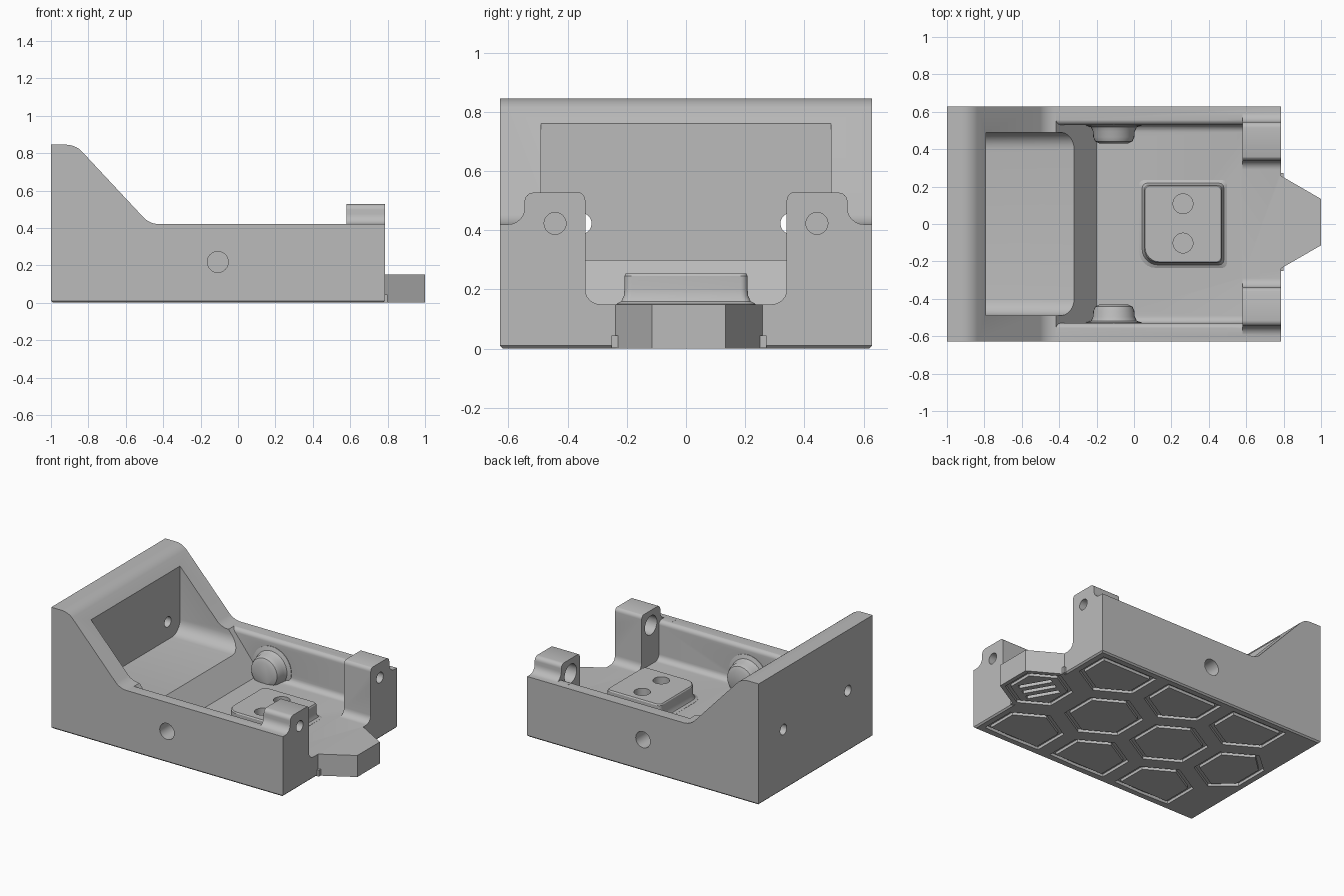
import bpy, bmesh, math
from mathutils import Vector

cube = bpy.data.objects.get("Cube")
if cube:
    bpy.data.objects.remove(cube, do_unlink=True)

grey = bpy.data.materials.new("plain grey")
grey.use_nodes = True
COLOUR = (0.5, 0.5, 0.5, 1)
grey.diffuse_color = COLOUR
grey.node_tree.nodes["Principled BSDF"].inputs["Base Color"].default_value = COLOUR


def loft(name, rings, closed=False):
    """Skin rings of points; cap the ends unless the loop is closed."""
    bm = bmesh.new()
    vs = [[bm.verts.new(p) for p in ring] for ring in rings]
    n = len(rings[0])
    pairs = list(zip(vs, vs[1:])) + ([(vs[-1], vs[0])] if closed else [])
    for a, b in pairs:
        for i in range(n):
            j = (i + 1) % n
            bm.faces.new((a[i], a[j], b[j], b[i]))
    if not closed:
        bm.faces.new(vs[0])
        bm.faces.new(vs[-1])
    bmesh.ops.recalc_face_normals(bm, faces=bm.faces)
    mesh = bpy.data.meshes.new(name)
    bm.to_mesh(mesh)
    bm.free()
    mesh.materials.append(grey)
    ob = bpy.data.objects.new(name, mesh)
    bpy.context.scene.collection.objects.link(ob)
    return ob


def lift(pts, axis, t):
    """Place 2D points on the plane at t along the axis."""
    return [Vector({"x": (t, u, v), "y": (u, t, v), "z": (u, v, t)}[axis]) for u, v in pts]


def prism(name, pts, axis, a, b):
    return loft(name, [lift(pts, axis, a), lift(pts, axis, b)])


def circle(u, v, r, n=32, start=0.0):
    return [(u + r * math.cos(start + math.tau * i / n),
             v + r * math.sin(start + math.tau * i / n)) for i in range(n)]


def arc(u, v, r, a, b, n=6):
    return [(u + r * math.cos(math.radians(a + (b - a) * i / n)),
             v + r * math.sin(math.radians(a + (b - a) * i / n))) for i in range(n + 1)]


def mirrored(half):
    return half + [(-u, v) for u, v in reversed(half)]


def hexagon(x, y, r):
    return circle(x, y, r, 6, math.pi / 6)


helpers = []


def combine(target, tool, op="DIFFERENCE"):
    m = target.modifiers.new(tool.name, "BOOLEAN")
    m.operation, m.solver, m.object = op, "EXACT", tool
    tool.hide_render = True
    helpers.append(tool)


# Main body: side profile with the raised end
side = ([(-1, 0), (-1, 0.845)] + arc(-0.92, 0.725, 0.12, 90, 48)
        + arc(-0.42, 0.54, 0.12, 228, 270) + [(0.785, 0.42), (0.785, 0)])
body = prism("tray_body", side, "y", -0.628, 0.628)
bm = bmesh.new()
bm.from_mesh(body.data)
bmesh.ops.bevel(bm, geom=[e for e in bm.edges if all(v.co.z < 0.001 for v in e.verts)],
                offset=0.01, segments=1, affect="EDGES")
bm.to_mesh(body.data)
bm.free()

# Tongue with its small feet
TX, TY = 0.785, 0.01
combine(body, prism("tongue", hexagon(TX, TY, 0.248), "z", 0, 0.15), "UNION")
for s in (-1, 1):
    foot = [(0.75, TY + s * 0.2), (0.80, TY + s * 0.2), (0.80, TY + s * 0.262), (0.75, TY + s * 0.262)]
    combine(body, prism("tongue_foot", foot, "z", 0.002, 0.045), "UNION")

# Corner posts rise above the side walls
post = ([(0.30, 0.35), (0.60, 0.35), (0.60, 0.42)] + arc(0.60, 0.475, 0.055, 270, 180)
        + arc(0.515, 0.497, 0.03, 0, 90) + [(0.30, 0.527)])
for s in (-1, 1):
    combine(body, prism("corner_post", [(s * u, v) for u, v in post], "x", 0.5, 0.785), "UNION")

# Raised rear pocket
pocket = mirrored(arc(0.40, 0.39, 0.09, 270, 360) + [(0.49, 1)])
combine(body, prism("rear_pocket", pocket, "x", -0.79, -0.25))

# Main bay, its rear end leaning back as a ramp
bay = mirrored(arc(0.49, 0.19, 0.04, 270, 360) + arc(0.56, 0.391, 0.03, 180, 90)
               + [(0.66, 0.421), (0.66, 1)])
ramp = [(-0.2 - 0.8 * (v - 0.15), u, v) for u, v in bay]
combine(body, loft("main_bay", [ramp, lift(bay, "x", 0.58)]))

# Open front gap between the posts
gap = mirrored(arc(0.29, 0.20, 0.05, 270, 360) + arc(0.37, 0.50, 0.03, 180, 90) + [(0.37, 0.6)])
combine(body, prism("front_gap", gap, "x", 0.57, 0.9))

# Rounded bosses inside the side walls, blind holes outside
BX, BZ = -0.108, 0.218
for s in (-1, 1):
    steps = [(0.15, 0.56), (0.15, 0.527), (0.123, 0.518), (0.112, 0.495),
             (0.11, 0.465), (0.1, 0.442), (0.075, 0.43)]
    combine(body, loft("wall_boss", [lift(circle(BX, BZ, r), "y", s * y) for r, y in steps]), "UNION")
    combine(body, prism("side_hole", circle(BX, BZ, 0.056), "y", s * 0.7, s * 0.48))

# Holes along the length through posts and rear wall
for s in (-1, 1):
    combine(body, prism("post_hole", circle(s * 0.442, 0.423, 0.037), "x", 0.56, 0.82))
    combine(body, prism("post_bore", circle(s * 0.442, 0.423, 0.066), "x", 0.55, 0.66))
    combine(body, prism("rear_hole", circle(s * 0.355, 0.423, 0.036), "x", -1.05, -0.75))


# Honeycomb grooves on the underside, held inside the border
def clamp(pts, m):
    return [(max(x, -0.95 + m), min(max(y, -0.58 + m), 0.58 - m)) for x, y in pts]


PITCH, RISE = 0.53, 0.459
cells = [(TX - PITCH * i, TY, 0.25 if i else 0.215) for i in range(4)]
cells += [(TX - PITCH * (i + 0.5), TY + s * RISE, 0.25) for i in range(3) for s in (-1, 1)]
for x, y, r in cells:
    outer, inner = clamp(hexagon(x, y, r), 0), clamp(hexagon(x, y, r - 0.035), 0.03)
    rings = [lift(outer, "z", -0.02), lift(outer, "z", 0.02),
             lift(inner, "z", 0.02), lift(inner, "z", -0.02)]
    combine(body, loft("hex_groove", rings, closed=True))

# Slanted slots under the tongue
along, across = Vector((-0.5, 0.866)), Vector((0.866, 0.5))
for k in (-1, 0, 1):
    mid = Vector((TX, TY)) + across * 0.07 * k
    slot = [mid + along * a * 0.11 + across * b * 0.016
            for a, b in ((-1, -1), (1, -1), (1, 1), (-1, 1))]
    combine(body, prism("tongue_slot", slot, "z", -0.02, 0.05))

# Mounting pad with flared foot and one wide corner
px, py, h = 0.262, 0.0, 0.208
c = h - 0.025
w = h - 0.08
outline = (arc(c, c, 0.025, 0, 90) + arc(-c, c, 0.025, 90, 180)
           + arc(-w, -w, 0.08, 180, 270) + arc(c, -c, 0.025, 270, 360))
levels = [(1.13, 0.14), (1.13, 0.151), (1.05, 0.16), (1.01, 0.178),
          (1, 0.2), (1, 0.246), (0.975, 0.254)]
pad = loft("mounting_pad", [lift([(px + u * s, py + v * s) for u, v in outline], "z", z)
                            for s, z in levels])
for y in (-0.102, 0.108):
    combine(pad, prism("pad_hole", circle(px, y, 0.053), "z", 0.17, 0.3))

# Apply the cuts, drop the helpers and shade
bpy.context.view_layer.update()
graph = bpy.context.evaluated_depsgraph_get()
results = [(ob, bpy.data.meshes.new_from_object(ob.evaluated_get(graph))) for ob in (body, pad)]
for ob, mesh in results:
    ob.modifiers.clear()
    ob.data = mesh
for ob in helpers:
    bpy.data.objects.remove(ob, do_unlink=True)
bpy.ops.object.select_all(action="DESELECT")
for ob in (body, pad):
    ob.select_set(True)
bpy.context.view_layer.objects.active = body
bpy.ops.object.shade_smooth_by_angle(angle=math.radians(30))
